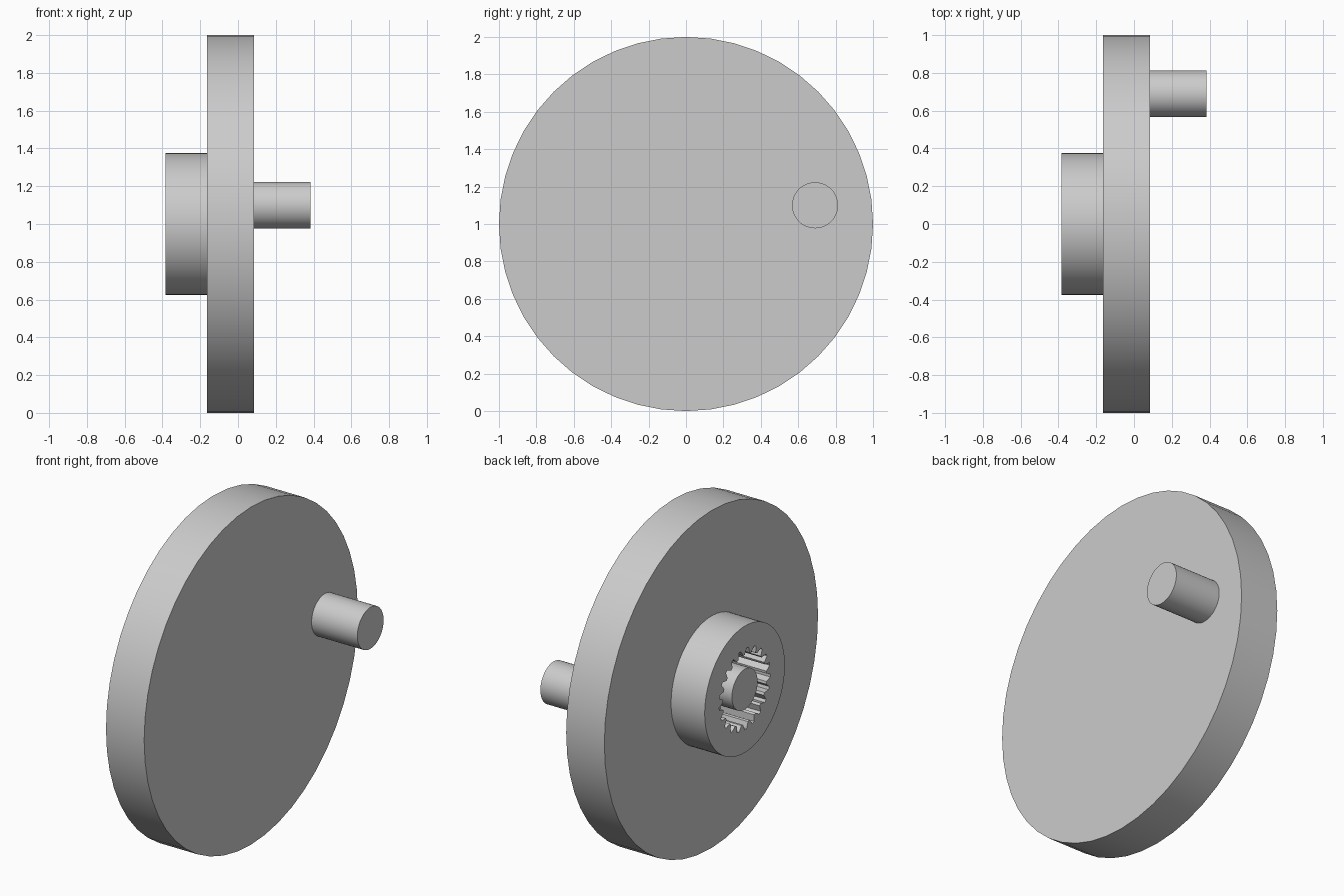
import bpy
import bmesh
import math

if "Cube" in bpy.data.objects:
    bpy.data.objects.remove(bpy.data.objects["Cube"])

grey = bpy.data.materials.new("plain grey")
grey.diffuse_color = (0.6, 0.6, 0.6, 1)
grey.use_nodes = True
grey.node_tree.nodes["Principled BSDF"].inputs["Base Color"].default_value = grey.diffuse_color


def finish(name, bm):
    bmesh.ops.recalc_face_normals(bm, faces=bm.faces)
    mesh = bpy.data.meshes.new(name)
    bm.to_mesh(mesh)
    bm.free()
    mesh.materials.append(grey)
    obj = bpy.data.objects.new(name, mesh)
    bpy.context.collection.objects.link(obj)
    bpy.context.view_layer.objects.active = obj
    obj.select_set(True)
    bpy.ops.object.shade_smooth_by_angle(angle=math.radians(25))
    obj.select_set(False)
    return obj


def ring(bm, x, radii, y=0.0, z=1.0):
    """Closed loop of vertices around the x axis, one radius per vertex."""
    n = len(radii)
    return [bm.verts.new((x, y + r * math.cos(math.tau * i / n),
                          z + r * math.sin(math.tau * i / n)))
            for i, r in enumerate(radii)]


def strip(bm, a, b):
    for i in range(len(a)):
        j = (i + 1) % len(a)
        bm.faces.new((a[i], a[j], b[j], b[i]))


def rod(name, x0, x1, radius, sides, y=0.0, z=1.0):
    bm = bmesh.new()
    a = ring(bm, x0, [radius] * sides, y, z)
    b = ring(bm, x1, [radius] * sides, y, z)
    strip(bm, a, b)
    bm.faces.new(a)
    bm.faces.new(b)
    return finish(name, bm)


# Wheel disc and the off-centre crank pin
rod("wheel_disc", -0.165, 0.085, 1.0, 48)
rod("crank_pin", 0.085, 0.385, 0.123, 48, 0.69, 1.10)

# Hub with a toothed socket
TEETH = 21
outer = [0.375] * (TEETH * 4)
inner = [0.205, 0.205, 0.222, 0.24] * TEETH
inner = [(0.205, 0.205, 0.24, 0.24)[i % 4] for i in range(TEETH * 4)]
bm = bmesh.new()
loops = [ring(bm, -0.165, inner), ring(bm, -0.385, inner),
         ring(bm, -0.385, outer), ring(bm, -0.165, outer)]
for k in range(4):
    strip(bm, loops[k], loops[(k + 1) % 4])
finish("splined_hub", bm)

# Round post in the middle of the socket
rod("socket_post", -0.385, -0.165, 0.12, 48)
